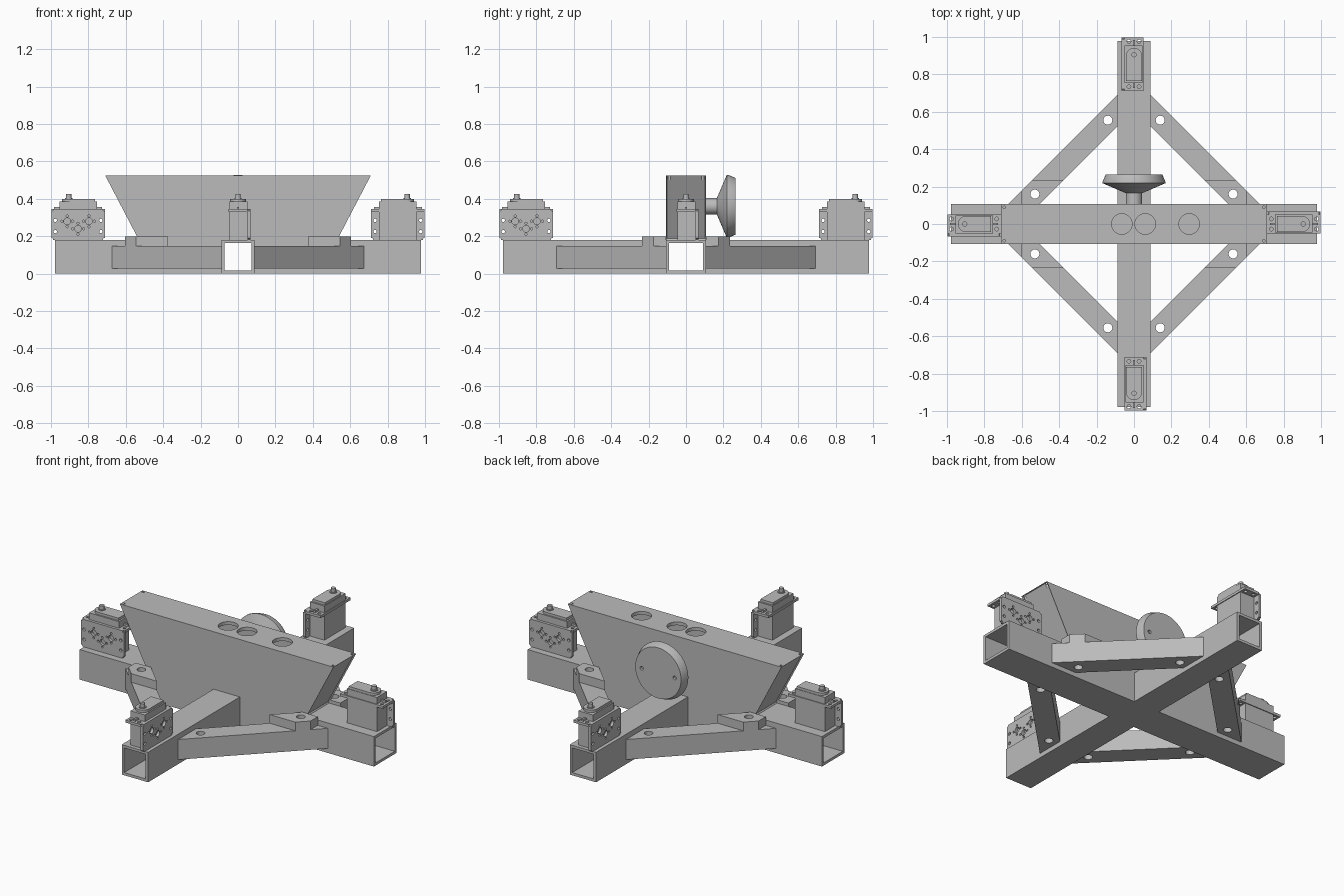
import bpy, bmesh
from math import pi, radians
from mathutils import Matrix, Vector

cube = bpy.data.objects.get("Cube")
if cube:
    bpy.data.objects.remove(cube, do_unlink=True)

grey = bpy.data.materials.new("plain grey")
grey.use_nodes = True
COLOUR = (0.5, 0.5, 0.5, 1)
grey.diffuse_color = COLOUR
grey.node_tree.nodes["Principled BSDF"].inputs["Base Color"].default_value = COLOUR


def finish(name, bm):
    bmesh.ops.recalc_face_normals(bm, faces=bm.faces)
    mesh = bpy.data.meshes.new(name)
    bm.to_mesh(mesh)
    bm.free()
    mesh.materials.append(grey)
    obj = bpy.data.objects.new(name, mesh)
    bpy.context.collection.objects.link(obj)
    return obj


def box(name, x, y, z):
    bm = bmesh.new()
    bmesh.ops.create_cube(bm, size=1)
    for v in bm.verts:
        for i, (lo, hi) in enumerate((x, y, z)):
            v.co[i] = lo if v.co[i] < 0 else hi
    return finish(name, bm)


def prism(name, outline, lo, hi, axis="z"):
    """Extrude a 2D outline along z, or an x-z outline along y."""
    place = (lambda a, b, c: (a, b, c)) if axis == "z" else (lambda a, b, c: (a, c, b))
    bm = bmesh.new()
    face = bm.faces.new([bm.verts.new(place(a, b, lo)) for a, b in outline])
    top = bmesh.ops.extrude_face_region(bm, geom=[face])["geom"]
    shift = Vector(place(0, 0, hi - lo))
    for v in top:
        if isinstance(v, bmesh.types.BMVert):
            v.co += shift
    return finish(name, bm)


def cylinder(name, centre, r, depth, axis="z", r2=None, sides=32):
    bm = bmesh.new()
    bmesh.ops.create_cone(bm, cap_ends=True, segments=sides, radius1=r,
                          radius2=r if r2 is None else r2, depth=depth)
    turn = Matrix.Rotation(-pi / 2, 4, "X") if axis == "y" else Matrix()
    bmesh.ops.transform(bm, matrix=Matrix.Translation(centre) @ turn, verts=bm.verts)
    return finish(name, bm)


def combine(obj, others, operation="DIFFERENCE"):
    for other in others:
        mod = obj.modifiers.new("combine", "BOOLEAN")
        mod.operation, mod.solver, mod.object = operation, "EXACT", other
        dg = bpy.context.evaluated_depsgraph_get()
        mesh = bpy.data.meshes.new_from_object(obj.evaluated_get(dg))
        obj.modifiers.clear()
        obj.data = mesh
        bpy.data.objects.remove(other, do_unlink=True)
    return obj


def smooth(obj):
    bpy.ops.object.select_all(action="DESELECT")
    obj.select_set(True)
    bpy.context.view_layer.objects.active = obj
    bpy.ops.object.shade_smooth_by_angle(angle=radians(30))


# Crossed hollow square tubes
L, H, WX, WY, T = 0.978, 0.18, 0.107, 0.0875, 0.016
frame = box("cross_frame", (-L, L), (-WX, WX), (0, H))
combine(frame, [box("arm", (-WY, WY), (-L, L), (0, H))], "UNION")
combine(frame, [
    box("bore", (-2, 2), (T - WX, WX - T), (T, H - T)),
    box("bore", (T - WY, WY - T), (-2, 2), (T, H - T))])

# Diagonal braces with a raised pad and two bolt holes
INNER, OUTER = 0.61, 0.78
for sx in (-1, 1):
    for sy in (-1, 1):
        side = ("back" if sy > 0 else "front") + ("_left" if sx > 0 else "_right")

        def flip(pts):
            return [(sx * a, sy * b) for a, b in pts]
        brace = prism("brace_" + side, flip([
            (OUTER - WX, WX), (WY, OUTER - WY), (WY, INNER - WY), (INNER - WX, WX)]), 0.027, 0.148)
        pad = prism("pad", flip([
            (0.605, WX), (0.605, OUTER - 0.605), (OUTER - 0.235, 0.235),
            (INNER - 0.235, 0.235), (INNER - WX, WX)]), 0.08, 0.2)
        combine(brace, [pad], "UNION")
        combine(brace, [cylinder("drill", (a, b, 0.1), 0.024, 0.5)
                        for a, b in flip([(0.14, 0.555), (0.53, 0.16)])])

# Tapered housing: hollow, with three round openings in the lid
def trapezoid(top, bottom, z0, z1):
    return [(-bottom, z0), (bottom, z0), (top, z1), (-top, z1)]


housing = prism("housing", trapezoid(0.71, 0.53, H, 0.525), -WX, WX, "y")
bm = bmesh.new()
bm.from_mesh(housing.data)
ends = [f for f in bm.faces if abs(f.normal.x) > 0.5]
bmesh.ops.inset_individual(bm, faces=ends, thickness=0.006, depth=-0.008)
bm.to_mesh(housing.data)
bm.free()
combine(housing, [prism("cavity", trapezoid(0.665, 0.505, H + 0.015, 0.505), -0.09, 0.09, "y")])
combine(housing, [cylinder("drill", (x, 0, 0.52), 0.055, 0.1) for x in (-0.065, 0.06, 0.295)])
combine(housing, [cylinder("drill", (x, y, 0.52), 0.007, 0.04, sides=12)
                  for x in (-0.694, 0.694) for y in (-0.09, 0.09)])

# Round dish on a short stem behind the housing
bm = bmesh.new()
profile = [(0, 0.1), (0.044, 0.1), (0.044, 0.165), (0.168, 0.218), (0.168, 0.226), (0.152, 0.264), (0, 0.264)]
pts = [bm.verts.new((r, y, 0)) for r, y in profile]
edges = [bm.edges.new(p) for p in zip(pts, pts[1:])]
bmesh.ops.spin(bm, geom=pts + edges, cent=(0, 0, 0), axis=(0, 1, 0), angle=2 * pi, steps=64)
bmesh.ops.remove_doubles(bm, verts=bm.verts, dist=0.0005)
bmesh.ops.translate(bm, vec=(0, 0, 0.36), verts=bm.verts)
dish = finish("rear_dish", bm)
combine(dish, [cylinder("drill", (x, 0.264, 0.36), 0.011, 0.03, "y", sides=16) for x in (-0.11, 0.11)])
smooth(dish)

# One servo at the -x end: drilled side plate, body, tabs, gear cap and shaft
X0, X1 = -0.998, -0.712
MID = (X0 + X1) / 2
plate = box("servo_plate", (X0, X1), (-0.066, -0.05), (H, 0.345))
bm = bmesh.new()
bm.from_mesh(plate.data)
corners = [e for e in bm.edges if abs(e.verts[0].co.y - e.verts[1].co.y) > 0.01]
bmesh.ops.bevel(bm, geom=corners, offset=0.01, segments=3, affect="EDGES")
bm.to_mesh(plate.data)
bm.free()
holes = [(MID + s * 0.122, z, 0.009) for s in (-1, 1) for z in (0.225, 0.285)]
for dx, z in ((-0.058, 0.28), (0, 0.24), (0.058, 0.28)):
    holes.append((MID + dx, z, 0.018))
    holes += [(MID + dx + a, z + b, 0.006) for a, b in ((0.029, 0), (-0.029, 0), (0, 0.029), (0, -0.029))]
combine(plate, [cylinder("drill", (x, -0.058, z), r, 0.1, "y", sides=16) for x, z, r in holes])

body = box("servo_body", (MID - 0.1, MID + 0.1), (-0.05, 0.045), (H, 0.385))
tabs = box("servo_tabs", (X0, X1), (-0.05, 0.05), (0.33, 0.345))
combine(tabs, [cylinder("drill", (MID + s * 0.121, y, 0.34), 0.01, 0.1, sides=16)
               for s in (-1, 1) for y in (-0.027, 0.027)])
ribs = box("servo_ribs", (MID - 0.128, MID + 0.128), (-0.006, 0.006), (0.345, 0.357))
cap = box("servo_cap", (-0.9, -0.765), (-0.042, 0.042), (0.38, 0.4))
combine(cap, [cylinder("round_end", (-0.9, 0, 0.39), 0.042, 0.02)], "UNION")
shaft = cylinder("servo_shaft", (-0.905, 0, 0.41), 0.014, 0.032, sides=24)
collar = cylinder("servo_collar", (-0.905, 0, 0.401), 0.02, 0.008, sides=24)
for part in (cap, shaft, collar):
    smooth(part)

# Repeat the servo at the other three ends
for part in (plate, body, tabs, ribs, cap, shaft, collar):
    base = part.name
    part.name = base + "_right"
    for i, end in enumerate(("front", "left", "back"), 1):
        twin = part.copy()
        twin.name = base + "_" + end
        twin.rotation_euler.z = i * pi / 2
        bpy.context.collection.objects.link(twin)
